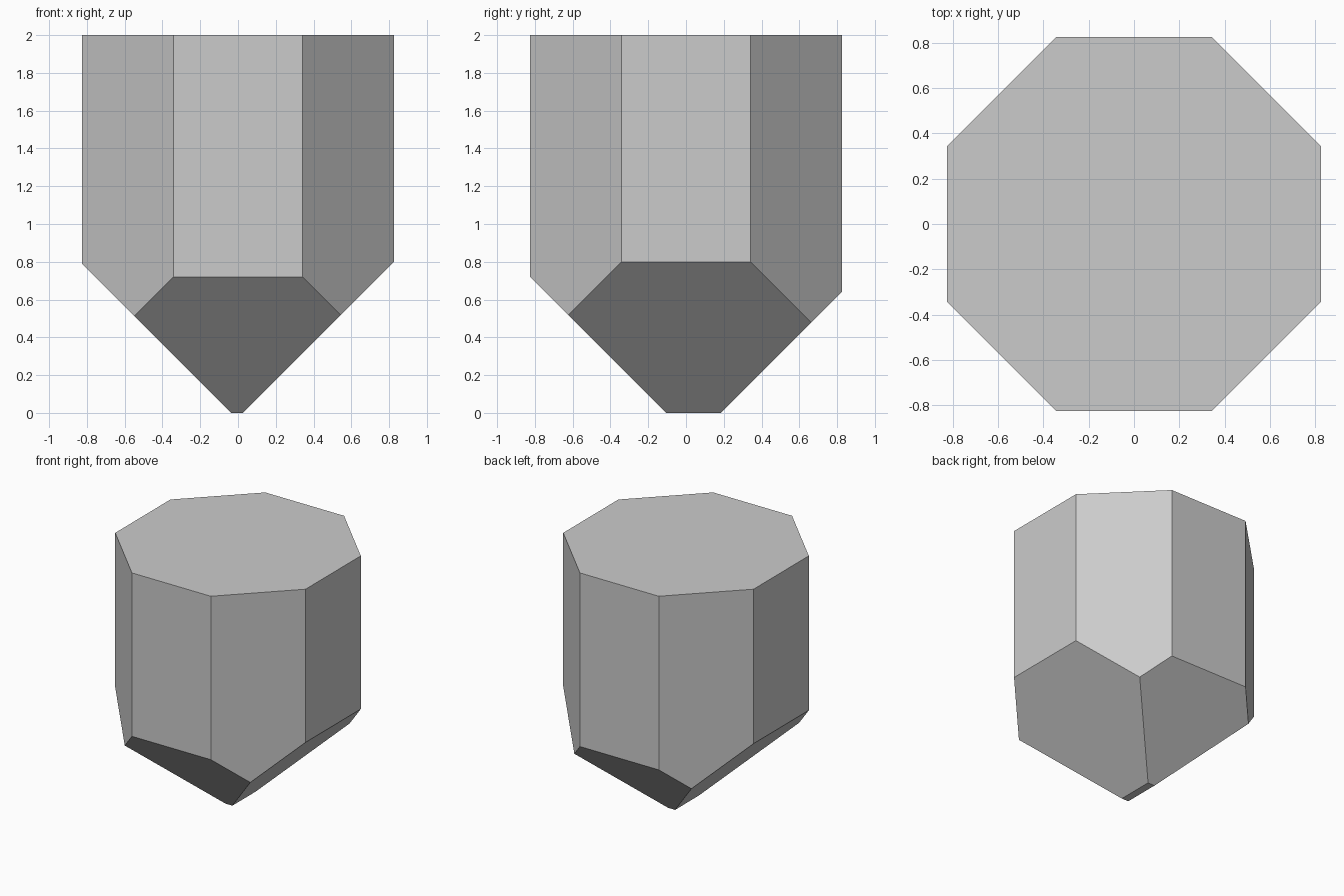
import bpy, bmesh, math
from mathutils import Matrix, Vector

if "Cube" in bpy.data.objects:
    bpy.data.objects.remove(bpy.data.objects["Cube"])

APOTHEM = 0.825
HEIGHT = 2.0

# Octagonal prism with flat sides facing the axes
bm = bmesh.new()
radius = APOTHEM / math.cos(math.pi / 8)
bmesh.ops.create_cone(
    bm, cap_ends=True, cap_tris=False, segments=8,
    radius1=radius, radius2=radius, depth=HEIGHT,
    matrix=Matrix.Translation((0, 0, HEIGHT / 2)) @ Matrix.Rotation(math.pi / 8, 4, 'Z'))


def bevel_side(direction, offset):
    """Slice off a 45 degree facet that meets the floor at the given offset."""
    d = Vector(direction)
    cut = bmesh.ops.bisect_plane(
        bm, geom=bm.verts[:] + bm.edges[:] + bm.faces[:], dist=1e-5,
        plane_co=d * offset, plane_no=d - Vector((0, 0, 1)), clear_outer=True)
    edges = [e for e in cut['geom_cut'] if isinstance(e, bmesh.types.BMEdge)]
    bmesh.ops.contextual_create(bm, geom=edges)


# Four lower facets, slightly uneven, leaving a tiny flat base
for direction, offset in (((1, 0, 0), 0.025), ((-1, 0, 0), 0.035),
                          ((0, -1, 0), 0.105), ((0, 1, 0), 0.185)):
    bevel_side(direction, offset)

bmesh.ops.recalc_face_normals(bm, faces=bm.faces[:])
mesh = bpy.data.meshes.new("pointed_octagonal_block")
bm.to_mesh(mesh)
bm.free()
block = bpy.data.objects.new("pointed_octagonal_block", mesh)
bpy.context.collection.objects.link(block)
